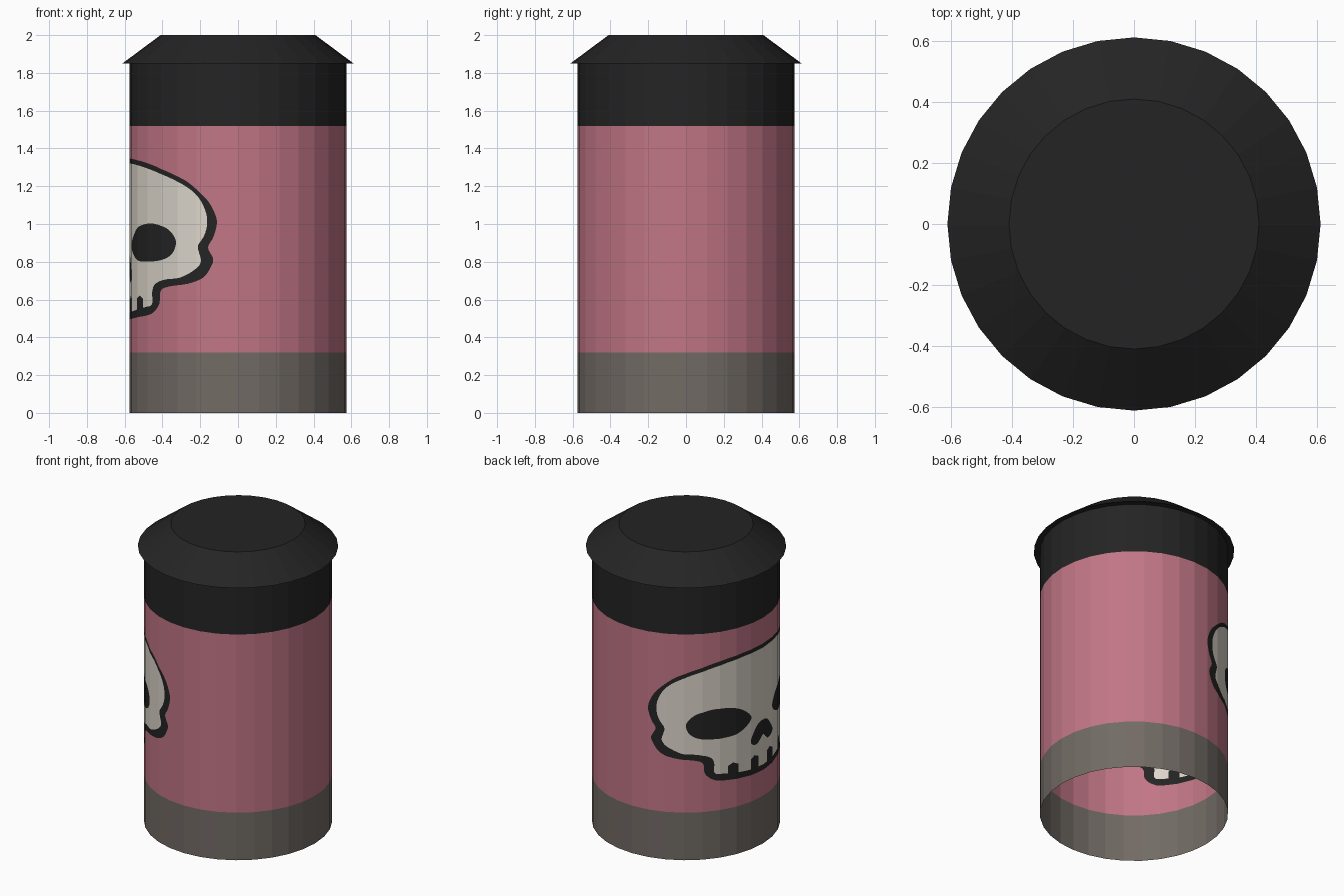
import bpy, bmesh, math
from mathutils import Vector
from mathutils.geometry import delaunay_2d_cdt

if "Cube" in bpy.data.objects:
    bpy.data.objects.remove(bpy.data.objects["Cube"])

SIDES, R = 32, 0.575
STEP = 360 / SIDES


def material(name, rgb):
    m = bpy.data.materials.new(name)
    lin = [((c / 255 + 0.055) / 1.055) ** 2.4 for c in rgb]
    m.diffuse_color = (*lin, 1)
    m.use_nodes = True
    m.node_tree.nodes["Principled BSDF"].inputs["Base Color"].default_value = m.diffuse_color
    return m


black = material("black", (36, 36, 36))
pink = material("pink", (193, 118, 134))
grey = material("warm grey", (114, 107, 101))
cream = material("cream", (222, 215, 204))


def ring_point(u, z, r):
    """Point on the many-sided wall; u is degrees away from the -x direction."""
    k = math.floor(u / STEP + 1e-6)
    f = u / STEP - k
    a, b = (math.radians(180 + i * STEP) for i in (k, k + 1))
    p = Vector((math.cos(a), math.sin(a))).lerp(Vector((math.cos(b), math.sin(b))), f)
    return (p.x * r, p.y * r, z)


def mirrored(half):
    return half + [(-u, z) for u, z in reversed(half) if u > 0]


def smooth(pts, n=4):
    """Closed Catmull-Rom curve through the points."""
    out = []
    for i in range(len(pts)):
        a, b, c, d = (Vector(pts[(i + j) % len(pts)]) for j in (-1, 0, 1, 2))
        for s in range(n):
            t = s / n
            v = 0.5 * (2 * b + (c - a) * t + (2 * a - 5 * b + 4 * c - d) * t * t
                       + (3 * b - a - 3 * c + d) * t ** 3)
            out.append((v.x, v.y))
    return out


def inside(poly, u, z):
    hit = False
    for (u1, z1), (u2, z2) in zip(poly, poly[1:] + poly[:1]):
        if (z1 > z) != (z2 > z) and u < (u2 - u1) * (z - z1) / (z2 - z1) + u1:
            hit = not hit
    return hit


def finish(name, bm, mats):
    me = bpy.data.meshes.new(name)
    bm.to_mesh(me)
    bm.free()
    for m in mats:
        me.materials.append(m)
    ob = bpy.data.objects.new(name, me)
    bpy.context.collection.objects.link(ob)
    return ob


# Skull drawing: (degrees, height), right half from top to bottom
outline = smooth(mirrored([
    (0, 1.347), (16, 1.342), (31, 1.326), (44, 1.294), (60.7, 1.231), (72.2, 1.14),
    (77.2, 1.066), (78.8, 1.003), (76.7, .928), (73.9, .875), (76.7, .817),
    (75.6, .775), (71.2, .716), (62.5, .684), (49.8, .668), (44.5, .645),
    (43.4, .578), (38, .53), (28.8, .512), (0, .495)]))
face = smooth(mirrored([
    (0, 1.32), (18, 1.315), (35.7, 1.289), (54.5, 1.231), (66.6, 1.162), (72.2, 1.077),
    (73.4, 1.003), (71.8, .939), (68.4, .886), (68.9, .849), (70, .801), (66.6, .759),
    (57.6, .716), (47.7, .706), (40, .682), (37.5, .642), (37.3, .575),
    (31, .56), (15, .54), (0, .532)]))
eye = smooth([
    (11, .89), (16, .945), (24, .987), (35.7, 1.003), (44, .992), (49.8, .971),
    (53.8, .934), (55.1, .897), (52.5, .843), (46.2, .812), (35.7, .801),
    (22.8, .806), (14.3, .843)])
nose = smooth(mirrored([
    (0, .835), (5, .82), (9, .775), (11.5, .73), (10, .70), (6, .69), (3, .71), (0, .735)]))
holes = [eye, [(-u, z) for u, z in eye], nose]
for u0, u1 in ((4.5, 11.5), (21.2, 28.5)):
    for s in (1, -1):
        holes.append([(s * u0, .52), (s * u1, .52), (s * u1, .605),
                      (s * (u0 + u1) / 2, .622), (s * u0, .605)])


def colour(u, z):
    if z < .32:
        return 1
    if z > 1.52:
        return 2
    if not inside(outline, u, z):
        return 0
    if inside(face, u, z) and not any(inside(h, u, z) for h in holes):
        return 3
    return 2


# Wall: unrolled sheet cut along bands, sides and drawing, then wrapped round
pts, edges = [], []
levels = (0, .32, 1.52, 1.85)
for i in range(SIDES + 1):
    for j, z in enumerate(levels):
        n = len(pts)
        pts.append(Vector((-1.8 + i * STEP / 100, z)))
        if j:
            edges.append((n - 1, n))
        if i:
            edges.append((n - len(levels), n))
for poly in [outline, face] + holes:
    n, c = len(pts), len(poly)
    pts += [Vector((u / 100, z)) for u, z in poly]
    edges += [(n + i, n + (i + 1) % c) for i in range(c)]
flat, _, tris, *_ = delaunay_2d_cdt(pts, edges, [], 0, 1e-5)

bm = bmesh.new()
vs = [bm.verts.new(ring_point(p.x * 100, p.y, R)) for p in flat]
for t in tris:
    mid = sum((flat[i] for i in t), Vector((0, 0))) / len(t)
    f = bm.faces.new([vs[i] for i in t])
    f.material_index = colour(mid.x * 100, mid.y)
bmesh.ops.remove_doubles(bm, verts=bm.verts, dist=1e-5)
finish("can_wall", bm, [pink, grey, black, cream])

# Lid: underside lip, sloping rim and flat top
bm = bmesh.new()
rings = [[bm.verts.new(ring_point(i * STEP, z, r)) for i in range(SIDES)]
         for r, z in ((R, 1.85), (.612, 1.85), (.41, 2.0))]
for a, b in zip(rings, rings[1:]):
    for i in range(SIDES):
        j = (i + 1) % SIDES
        bm.faces.new((a[i], a[j], b[j], b[i]))
bm.faces.new(rings[-1])
finish("lid", bm, [black])
